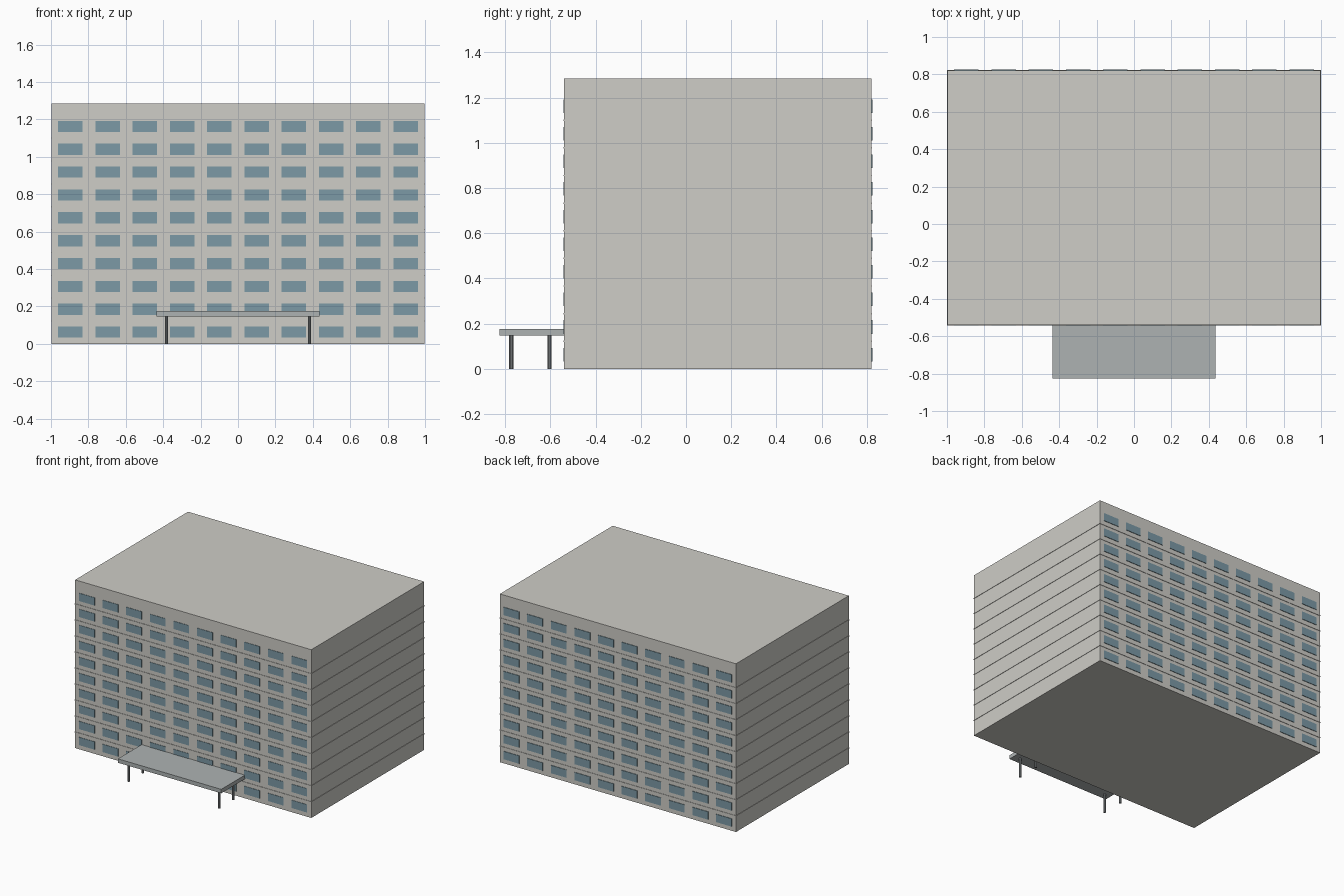
import bpy, bmesh
from mathutils import Matrix, Vector

if "Cube" in bpy.data.objects:
    bpy.data.objects.remove(bpy.data.objects["Cube"])


def material(name, rgb):
    m = bpy.data.materials.new(name)
    m.diffuse_color = (*rgb, 1)
    m.use_nodes = True
    m.node_tree.nodes["Principled BSDF"].inputs["Base Color"].default_value = m.diffuse_color
    return m


def add_box(bm, lo, hi):
    lo, hi = Vector(lo), Vector(hi)
    bmesh.ops.create_cube(bm, size=1, matrix=Matrix.Translation((lo + hi) / 2)
                          @ Matrix.Diagonal((*(hi - lo), 1)))


def finish(bm, name, mat):
    me = bpy.data.meshes.new(name)
    bm.to_mesh(me)
    bm.free()
    me.materials.append(mat)
    ob = bpy.data.objects.new(name, me)
    bpy.context.collection.objects.link(ob)
    return ob


concrete = material("concrete", (0.62, 0.61, 0.57))
glass = material("glass", (0.20, 0.32, 0.38))
metal = material("metal", (0.42, 0.45, 0.45))
dark = material("dark_metal", (0.25, 0.27, 0.28))

FRONT, BACK, HEIGHT = -0.54, 0.821, 1.284
FLOOR, FLOORS, BAYS = 0.1222, 10, 10

# Main block
bm = bmesh.new()
add_box(bm, (-0.997, FRONT, 0), (0.997, BACK, HEIGHT))
finish(bm, "building_block", concrete)

# Thin floor bands round the block
bm = bmesh.new()
for k in range(1, FLOORS):
    z = k * FLOOR
    add_box(bm, (-1, FRONT - 0.003, z - 0.003), (1, BACK + 0.003, z + 0.003))
finish(bm, "floor_bands", concrete)

# Window panes on the front and back
for name, y, depth in (("front_windows", FRONT, 0.003), ("back_windows", BACK, 0.004)):
    bm = bmesh.new()
    for row in range(FLOORS):
        for col in range(BAYS):
            x, z = (col - 4.5) * 0.1993, 0.063 + row * FLOOR
            add_box(bm, (x - 0.0655, y - depth, z - 0.03),
                    (x + 0.0655, y + depth, z + 0.03))
    finish(bm, name, glass)

# Entrance canopy slab
bm = bmesh.new()
add_box(bm, (-0.436, -0.825, 0.147), (0.436, FRONT, 0.177))
finish(bm, "entrance_canopy", metal)

# Canopy posts
bm = bmesh.new()
for x in (-0.382, 0.382):
    for y in (-0.773, -0.603):
        bmesh.ops.create_cone(bm, cap_ends=True, segments=10, radius1=0.009,
                              radius2=0.009, depth=0.148,
                              matrix=Matrix.Translation((x, y, 0.074)))
finish(bm, "canopy_posts", dark)
